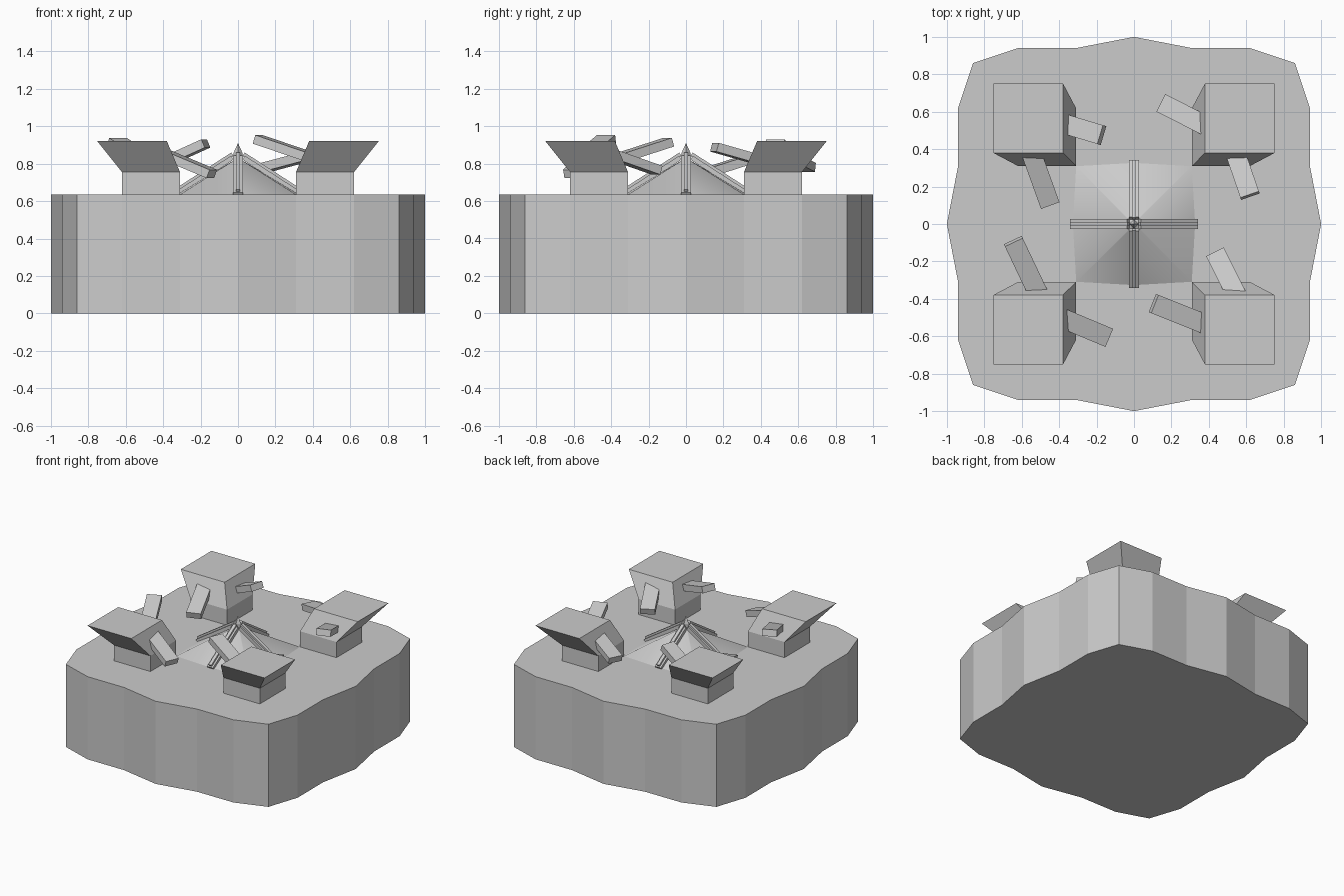
import bpy, bmesh
from mathutils import Vector, Matrix

if "Cube" in bpy.data.objects:
    bpy.data.objects.remove(bpy.data.objects["Cube"])

GROUND = 0.635


def finish(name, bm):
    bmesh.ops.recalc_face_normals(bm, faces=bm.faces)
    me = bpy.data.meshes.new(name)
    bm.to_mesh(me)
    bm.free()
    ob = bpy.data.objects.new(name, me)
    bpy.context.collection.objects.link(ob)
    return ob


def loft(name, rings):
    """Join rings of equal point count, cap both ends."""
    bm = bmesh.new()
    vs = [[bm.verts.new(p) for p in r] for r in rings]
    n = len(rings[0])
    for a, b in zip(vs, vs[1:]):
        for i in range(n):
            j = (i + 1) % n
            bm.faces.new((a[i], a[j], b[j], b[i]))
    bm.faces.new(vs[0][::-1])
    bm.faces.new(vs[-1])
    return finish(name, bm)


def bar(name, a, b, width, thick, back=0.0):
    """Box running from a to b, optionally extended behind a."""
    a, b = Vector(a), Vector(b)
    a = a - (b - a).normalized() * back
    d = b - a
    bm = bmesh.new()
    bmesh.ops.create_cube(bm, size=1)
    m = (Matrix.Translation((a + b) / 2)
         @ d.to_track_quat('Y', 'Z').to_matrix().to_4x4()
         @ Matrix.Diagonal((width, d.length, thick, 1)))
    bm.transform(m)
    return finish(name, bm)


# wavy island slab
quarter = [(1, 0), (0.94, 0.31), (0.94, 0.62), (0.86, 0.86), (0.62, 0.94), (0.31, 0.94)]
outline = []
for k in range(4):
    for x, y in quarter:
        for _ in range(k):
            x, y = -y, x
        outline.append((x, y))
loft("island_slab", [[(x, y, z) for x, y in outline] for z in (0, GROUND)])


# four flared corner blocks: straight foot, top leaning outward
def square(lo, hi, z, sx, sy):
    return [(sx * x, sy * y, z) for x, y in ((lo, lo), (hi, lo), (hi, hi), (lo, hi))]


for sx in (-1, 1):
    for sy in (-1, 1):
        loft("corner_block", [square(0.31, 0.62, GROUND - 0.01, sx, sy),
                              square(0.31, 0.62, 0.755, sx, sy),
                              square(0.38, 0.752, 0.92, sx, sy)])

# tilted arms, two on each block
arms = [
    ((-0.355, 0.530, 0.825), (-0.172, 0.475, 0.908)),
    ((-0.355, -0.515, 0.835), (-0.140, -0.605, 0.745)),
    ((0.355, -0.525, 0.845), (0.105, -0.425, 0.930)),
    ((0.355, 0.540, 0.835), (0.148, 0.645, 0.780)),
    ((-0.540, 0.355, 0.830), (-0.450, 0.105, 0.750)),
    ((-0.520, -0.355, 0.830), (-0.645, -0.092, 0.915)),
    ((0.550, 0.355, 0.830), (0.620, 0.152, 0.888)),
    ((0.535, -0.355, 0.835), (0.435, -0.155, 0.765)),
]
for a, b in arms:
    bar("arm", a, b, 0.105, 0.048, back=0.05)

# central low mound
ring = [(0.33, 0), (0.312, 0.312), (0, 0.33), (-0.312, 0.312),
        (-0.33, 0), (-0.312, -0.312), (0, -0.33), (0.312, -0.312)]
mound = loft("mound", [[(x, y, GROUND - 0.002) for x, y in ring],
                       [(x * 0.03, y * 0.03, 0.825) for x, y in ring]])
for p in mound.data.polygons:
    p.use_smooth = len(p.vertices) == 4

# four ridge poles over the mound, each a wide bar with a narrow cap
for dx, dy in ((1, 0), (-1, 0), (0, 1), (0, -1)):
    bar("ridge_pole", (0.335 * dx, 0.335 * dy, 0.635), (0.03 * dx, 0.03 * dy, 0.832), 0.052, 0.025)
    bar("ridge_cap", (0.335 * dx, 0.335 * dy, 0.653), (0.03 * dx, 0.03 * dy, 0.850), 0.024, 0.022)

# pointed spike at the peak
unit = ((1, 0), (0, 1), (-1, 0), (0, -1))
loft("peak_spike", [[(x * r, y * r, z) for x, y in unit]
                    for r, z in ((0.02, 0.64), (0.025, 0.855), (0.001, 0.908))])
